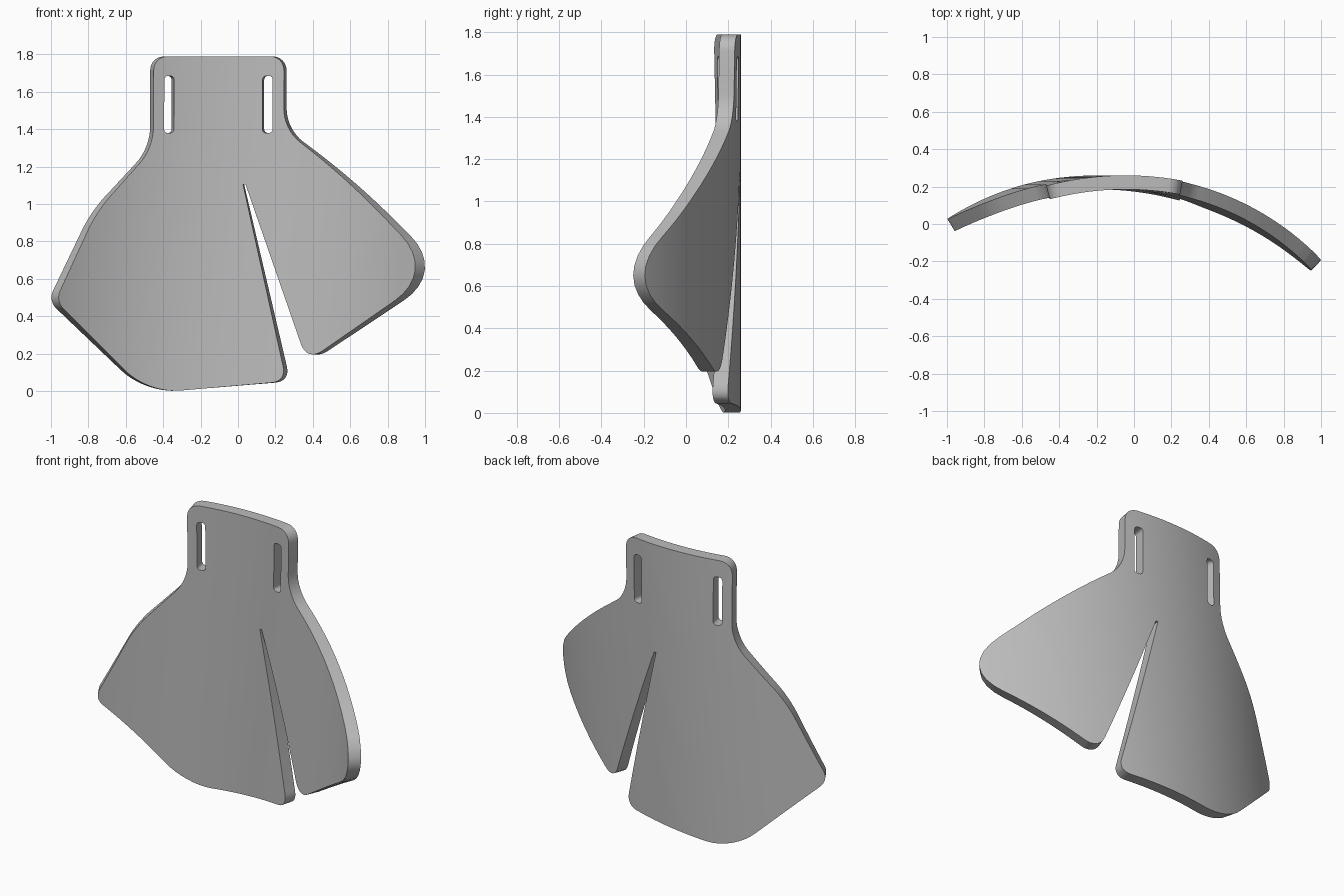
import bpy, bmesh, math
from mathutils import Vector

cube = bpy.data.objects.get("Cube")
if cube:
    bpy.data.objects.remove(cube, do_unlink=True)

RADIUS = 1.65      # bend radius of the back surface
THICK = 0.075
BACK = 0.26        # rearmost y
LEAN = 0.083       # sideways lean of the bend axis per unit height
AXIS = -0.193      # bend axis x at ground level
STEPS = 8


def rounded(corners):
    """Closed outline; each corner is (x, z, rounding length)."""
    pts = []
    for i, (x, z, t) in enumerate(corners):
        c = Vector((x, z))
        a = Vector(corners[i - 1][:2]) - c
        b = Vector(corners[(i + 1) % len(corners)][:2]) - c
        if t == 0:
            pts.append(c)
            continue
        a, b = a.normalized() * t, b.normalized() * t
        for k in range(STEPS + 1):
            u = k / STEPS
            v = 1 - u
            pts.append(c + a * (v**3 + 1.2 * v * v * u) + b * (u**3 + 1.2 * v * u * u))
    return pts


def slot(x0, x1, z0, z1, r=0.022):
    return rounded([(x0, z0, r), (x1, z0, r), (x1, z1, r), (x0, z1, r)])


# Outline: neck, left-hand wing, hem, slit, flap
outline = rounded([
    (-0.47, 1.79, 0.08), (-0.47, 1.30, 0.11), (-0.787, 0.959, 0.11),
    (-1.015, 0.483, 0.06), (-0.496, -0.012, 0.18), (0.28, 0.052, 0.08),
    (0.033, 1.105, 0), (0.047, 1.105, 0), (0.395, 0.158, 0.1),
    (1.118, 0.638, 0.28), (0.62, 1.13, 0.25), (0.26, 1.40, 0.11),
    (0.26, 1.79, 0.08)])
slots = [slot(-0.41, -0.355, 1.38, 1.685), slot(0.14, 0.197, 1.38, 1.685)]

# Flat sheet with strap slots
bm = bmesh.new()
for loop in [outline] + slots:
    vs = [bm.verts.new((p.x, 0, p.y)) for p in loop]
    for i, v in enumerate(vs):
        bm.edges.new((vs[i - 1], v))
bmesh.ops.triangle_fill(bm, use_beauty=True, use_dissolve=False, edges=bm.edges[:])

# Strips along the bend axis, so each strip stays flat when bent
normal = Vector((1, 0, -LEAN))
for i in range(-26, 33):
    bmesh.ops.bisect_plane(bm, geom=bm.verts[:] + bm.edges[:] + bm.faces[:], dist=1e-5,
                           plane_co=(AXIS + i * 0.04, 0, 0), plane_no=normal)

# Thickness
ext = bmesh.ops.extrude_face_region(bm, geom=bm.faces[:], use_keep_orig=True)
for v in ext["geom"]:
    if isinstance(v, bmesh.types.BMVert):
        v.co.y = -THICK

# Bend around the leaning axis
for v in bm.verts:
    axis = AXIS + LEAN * v.co.z
    angle = math.asin((v.co.x - axis) / RADIUS)
    r = RADIUS + v.co.y
    v.co.x = axis + r * math.sin(angle)
    v.co.y = BACK - RADIUS + r * math.cos(angle)
bmesh.ops.recalc_face_normals(bm, faces=bm.faces[:])

mesh = bpy.data.meshes.new("curved_plate")
bm.to_mesh(mesh)
bm.free()
plate = bpy.data.objects.new("curved_plate", mesh)
bpy.context.collection.objects.link(plate)

# Plain grey finish
grey = bpy.data.materials.new("plain_grey")
grey.use_nodes = True
color = (0.5, 0.5, 0.5, 1)
grey.diffuse_color = color
grey.node_tree.nodes["Principled BSDF"].inputs["Base Color"].default_value = color
mesh.materials.append(grey)

bpy.ops.object.select_all(action='DESELECT')
plate.select_set(True)
bpy.context.view_layer.objects.active = plate
bpy.ops.object.shade_smooth_by_angle(angle=math.radians(30))
